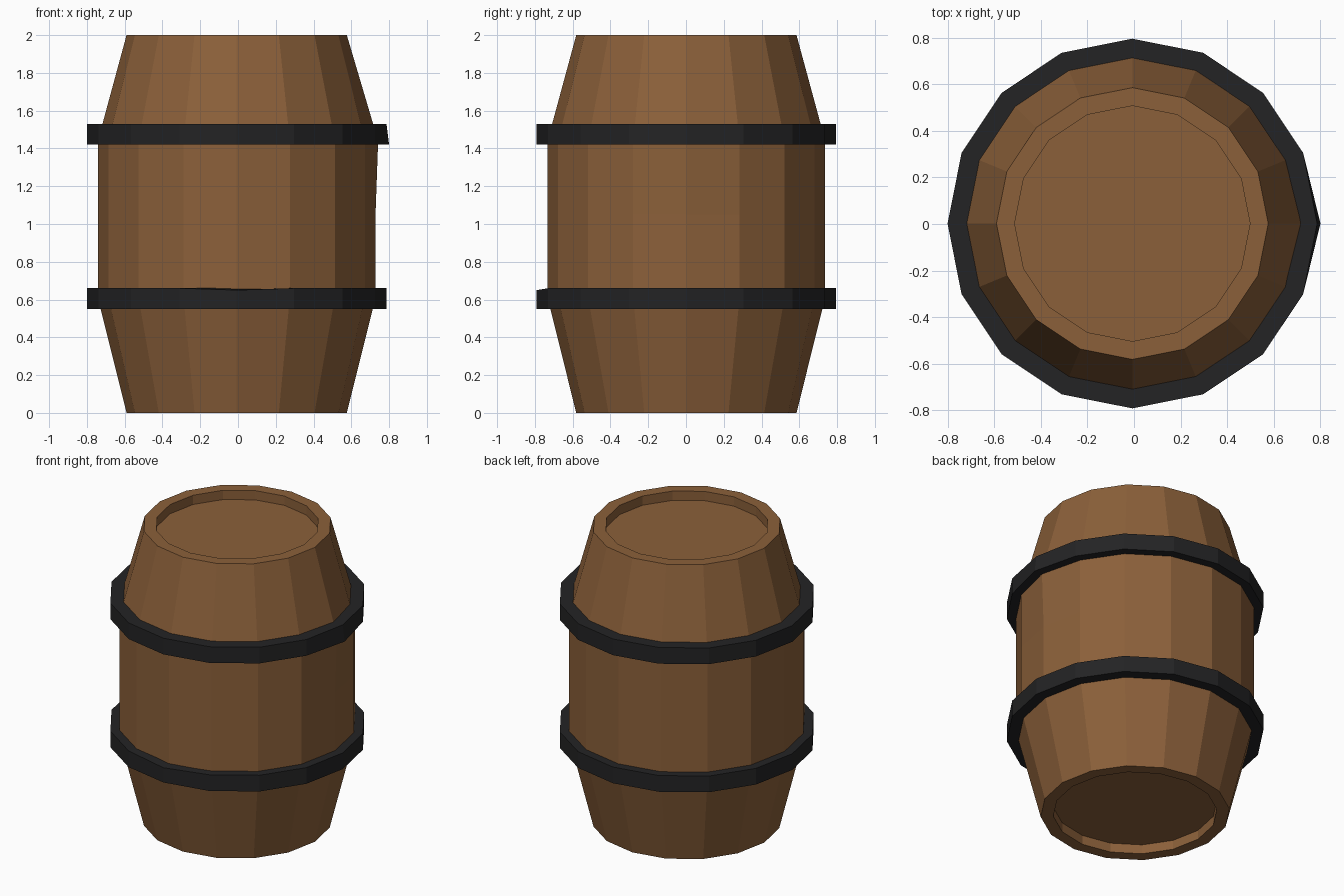
import bpy
import math

if "Cube" in bpy.data.objects:
    bpy.data.objects.remove(bpy.data.objects["Cube"])

SIDES = 16
CX, CY = -0.007, 0.002


def material(name, rgb):
    mat = bpy.data.materials.new(name)
    mat.diffuse_color = (*rgb, 1)
    mat.use_nodes = True
    mat.node_tree.nodes["Principled BSDF"].inputs["Base Color"].default_value = mat.diffuse_color
    return mat


def lathe(name, profile, mat, closed=False, nudges=None):
    """Spin (radius, z) points around z; open profiles get end caps.
    nudges: {(profile row, side): (dx, dy, dz)} for slightly worn corners."""
    verts, faces = [], []
    for row, (r, z) in enumerate(profile):
        for i in range(SIDES):
            a = 2 * math.pi * i / SIDES
            dx, dy, dz = (nudges or {}).get((row, i), (0, 0, 0))
            verts.append((CX + r * math.cos(a) + dx, CY + r * math.sin(a) + dy, z + dz))
    n = len(profile)
    for row in range(n if closed else n - 1):
        a, b = row * SIDES, (row + 1) % n * SIDES
        for i in range(SIDES):
            j = (i + 1) % SIDES
            faces.append((a + i, a + j, b + j, b + i))
    if not closed:
        faces.append(tuple(reversed(range(SIDES))))
        faces.append(tuple(range((n - 1) * SIDES, n * SIDES)))
    mesh = bpy.data.meshes.new(name)
    mesh.from_pydata(verts, [], faces)
    mesh.materials.append(mat)
    obj = bpy.data.objects.new(name, mesh)
    bpy.context.collection.objects.link(obj)
    return obj


wood = material("wood", (0.26, 0.117, 0.042))
iron = material("iron", (0.017, 0.017, 0.018))

# Barrel body: recessed bottom, tapered ends, straight middle, recessed lid
lathe("barrel_body", [
    (0.505, 0.063), (0.505, 0.0), (0.583, 0.0),
    (0.735, 0.61), (0.735, 1.05), (0.735, 1.44),
    (0.583, 2.0), (0.505, 2.0), (0.505, 1.937),
], wood, nudges={(5, 0): (0.014, 0, 0)})


# Iron hoops
def hoop(name, z0, z1, nudges):
    lathe(name, [(0.70, z0), (0.793, z0), (0.793, z1), (0.70, z1)], iron, True, nudges)


hoop("lower_hoop", 0.55, 0.66, {(2, 12): (0, 0, -0.01)})
hoop("upper_hoop", 1.42, 1.53, {(1, 0): (0.014, 0, 0)})
